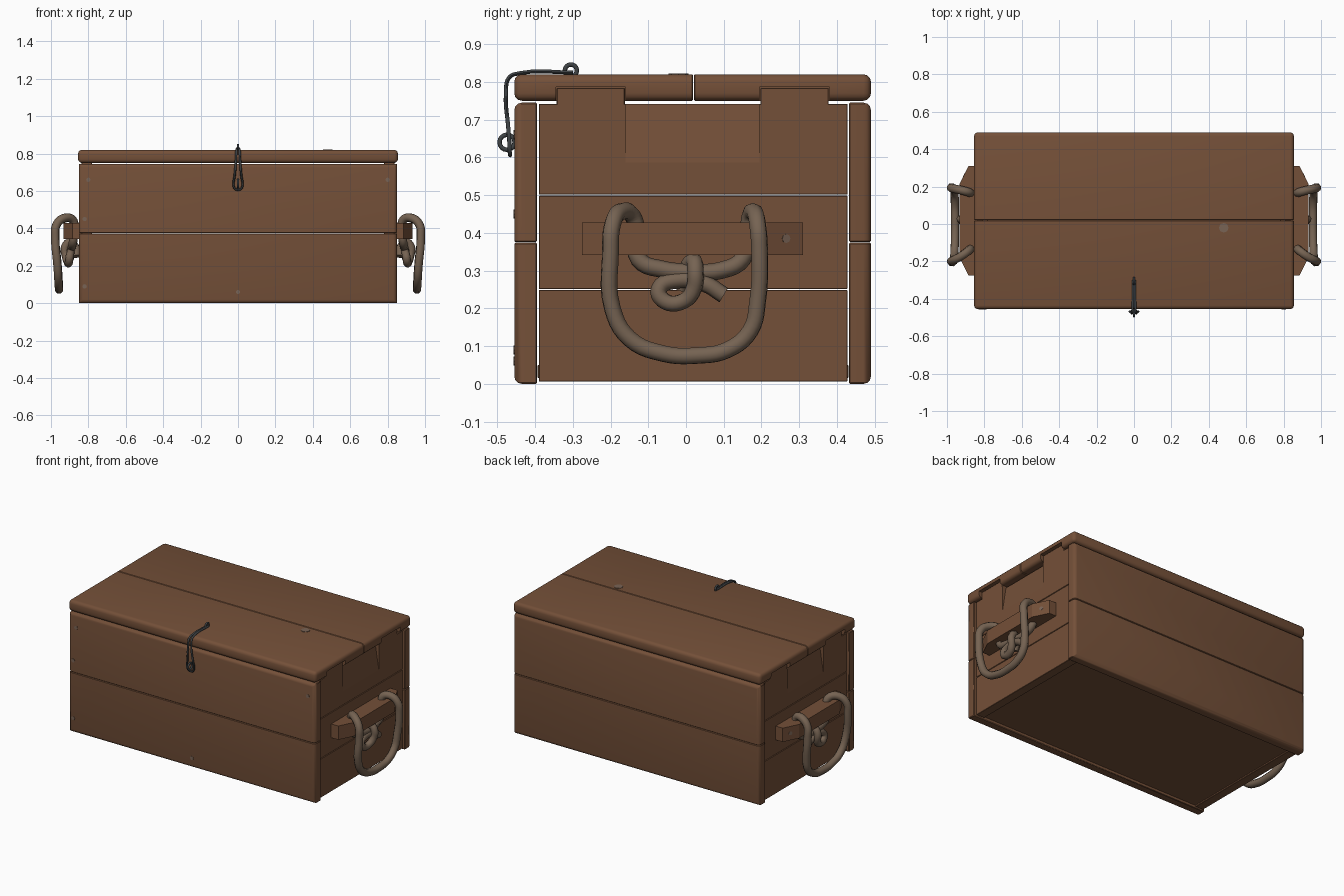
import bpy, bmesh, math
from mathutils import Vector

cube = bpy.data.objects.get("Cube")
if cube:
    bpy.data.objects.remove(cube, do_unlink=True)


def material(name, rgb):
    m = bpy.data.materials.new(name)
    m.use_nodes = True
    m.diffuse_color = (*rgb, 1)
    bsdf = m.node_tree.nodes["Principled BSDF"]
    bsdf.inputs["Base Color"].default_value = (*rgb, 1)
    bsdf.inputs["Roughness"].default_value = 0.8
    return m


WOOD = material("brown wood", (0.175, 0.08, 0.04))
ROPE = material("grey brown rope", (0.18, 0.125, 0.085))
IRON = material("dark iron", (0.05, 0.056, 0.06))
NAIL = material("worn nail", (0.19, 0.125, 0.09))


def activate(ob):
    bpy.ops.object.select_all(action='DESELECT')
    ob.select_set(True)
    bpy.context.view_layer.objects.active = ob


def smooth(ob, angle=40):
    activate(ob)
    bpy.ops.object.shade_smooth_by_angle(angle=math.radians(angle))


def mesh_object(name, bm, mat):
    bmesh.ops.recalc_face_normals(bm, faces=bm.faces)
    me = bpy.data.meshes.new(name)
    bm.to_mesh(me)
    bm.free()
    ob = bpy.data.objects.new(name, me)
    bpy.context.collection.objects.link(ob)
    me.materials.append(mat)
    return ob


def board(name, lo, hi, mat=WOOD, rounded=None, radius=0.02, edge=0.003):
    """Box between two corners; edges whose midpoint passes `rounded` get a large radius."""
    lo, hi = Vector(map(min, lo, hi)), Vector(map(max, lo, hi))
    bm = bmesh.new()
    bmesh.ops.create_cube(bm, size=1)
    for v in bm.verts:
        v.co = (lo + hi) / 2 + v.co * (hi - lo)
    if rounded:
        chosen = [e for e in bm.edges if rounded((e.verts[0].co + e.verts[1].co) / 2)]
        bmesh.ops.bevel(bm, geom=chosen, offset=radius, segments=3, profile=0.5, affect='EDGES')
    ob = mesh_object(name, bm, mat)
    if edge:
        activate(ob)
        mod = ob.modifiers.new("soft edges", 'BEVEL')
        mod.width, mod.segments, mod.use_clamp_overlap = edge, 1, False
        mod.angle_limit = math.radians(45)
        bpy.ops.object.modifier_apply(modifier=mod.name)
    return ob


def prism(name, outline, axis, start, end, mat=WOOD):
    """Extrude a 2D outline along x, y or z; outline fills the other two axes in order."""
    def place(p, t):
        c = list(p)
        c.insert(axis, t)
        return c
    bm = bmesh.new()
    face = bm.faces.new([bm.verts.new(place(p, start)) for p in outline])
    out = bmesh.ops.extrude_face_region(bm, geom=[face])
    for v in out["geom"]:
        if isinstance(v, bmesh.types.BMVert):
            v.co[axis] = end
    return mesh_object(name, bm, mat)


def cut(ob, cutter):
    activate(ob)
    mod = ob.modifiers.new("cut", 'BOOLEAN')
    mod.operation, mod.solver, mod.object = 'DIFFERENCE', 'EXACT', cutter
    bpy.ops.object.modifier_apply(modifier=mod.name)
    bpy.data.objects.remove(cutter, do_unlink=True)


def tube(name, points, radius, mat, sides=2):
    cu = bpy.data.curves.new(name, 'CURVE')
    cu.dimensions = '3D'
    cu.bevel_depth, cu.bevel_resolution = radius, sides
    cu.use_fill_caps, cu.resolution_u = True, 5
    sp = cu.splines.new('BEZIER')
    sp.bezier_points.add(len(points) - 1)
    for bp, p in zip(sp.bezier_points, points):
        bp.co = p
        bp.handle_left_type = bp.handle_right_type = 'AUTO'
    ob = bpy.data.objects.new(name, cu)
    bpy.context.collection.objects.link(ob)
    cu.materials.append(mat)
    activate(ob)
    bpy.ops.object.convert(target='MESH')
    smooth(bpy.context.object, 60)


# Front and back walls, two boards each, rounded on the outer rim
FRONT, BACK, END, SEAM = -0.455, 0.49, 0.85, 0.375
for side, y0, y1 in (("front", FRONT, -0.395), ("back", BACK, 0.432)):
    for part, z0, z1 in (("lower", 0, SEAM - 0.001), ("upper", SEAM + 0.001, 0.745)):
        smooth(board(f"{side}_{part}_board", (-END, y0, z0), (END, y1, z1),
                     rounded=lambda m: abs(m.y - y0) < 0.001 and abs(m.z - SEAM) > 0.01))

# Floor
board("floor", (-0.79, -0.394, 0.015), (0.79, 0.431, 0.05))

# Lid boards with notches over the end tabs
TABS = ((-0.345, -0.16), (0.195, 0.38))
for side, y0, y1, (t0, t1) in (("front", FRONT, 0.019, TABS[0]), ("back", BACK, 0.021, TABS[1])):
    lid = board(f"lid_{side}_board", (-0.855, y0, 0.75), (0.855, y1, 0.82),
                rounded=lambda m: abs(m.y - y0) < 0.001 or abs(m.x) > 0.85 and abs(m.z - 0.785) > 0.01)
    for s in (-1, 1):
        cut(lid, board("notch", (s * 0.76, t0, 0.7), (s * 0.9, t1, 0.787), edge=0))
    smooth(lid)

# Rope paths for the +x end: carrying loop and its knot
LOOP = [(.89, .01, .295), (.887, -.06, .303), (.882, -.125, .33), (.875, -.13, .40), (.885, -.143, .447),
        (.93, -.175, .455), (.97, -.195, .42), (.977, -.2, .35), (.965, -.195, .2), (.96, -.15, .12),
        (.957, -.06, .08), (.957, .03, .075), (.958, .11, .09), (.96, .17, .14), (.966, .19, .22),
        (.977, .195, .35), (.97, .19, .42), (.93, .182, .453), (.885, .17, .447), (.875, .165, .40),
        (.882, .15, .33), (.885, .09, .30), (.89, .01, .295)]
KNOT = [(.9, .1, .235), (.9, .05, .265), (.895, -.02, .275), (.9, -.072, .25), (.905, -.055, .218),
        (.91, -.005, .22), (.92, .02, .25), (.925, .025, .3), (.9, .02, .325), (.87, 0, .3), (.865, -.02, .25)]

# Ends: panel boards, tabs, cleat and rope
PANEL = 0.836
for s, side in ((1, "left"), (-1, "right")):
    for part, z0, z1 in (("lower", 0.006, 0.249), ("middle", 0.251, 0.499), ("upper", 0.501, 0.742)):
        panel = board(f"{side}_end_{part}_board", (s * 0.78, -0.39, z0), (s * PANEL, 0.428, z1), edge=0.002)
        if part == "upper":
            # sloped finger scoop under the lid
            wedge = [(s * (PANEL + 0.001), 0.58), (s * 0.9, 0.58), (s * 0.9, 0.78), (s * 0.805, 0.78)]
            cut(panel, prism("scoop", wedge, 1, TABS[0][1], TABS[1][0]))
    for (t0, t1), where in zip(TABS, ("front", "back")):
        board(f"{side}_{where}_tab", (s * 0.781, t0 + 0.002, 0.73), (s * PANEL, t1 - 0.002, 0.784), edge=0.002)

    outline = [(0.83, -0.275), (0.885, -0.275), (0.932, -0.18), (0.932, 0.215), (0.885, 0.31), (0.83, 0.31)]
    prism(f"{side}_cleat", [(s * x, y) for x, y in outline], 2, 0.342, 0.428)
    tube(f"{side}_rope_loop", [(s * x, y, z) for x, y, z in LOOP], 0.023, ROPE)
    tube(f"{side}_rope_knot", [(s * x, y, z) for x, y, z in KNOT], 0.022, ROPE)

# Latch: bent wire hairpin with an eye on the lid and a staple on the front
HAIRPIN = [(.004, -.3, .825), (.007, -.44, .823), (.009, -.468, .812), (.011, -.477, .77),
           (.018, -.471, .68), (.024, -.468, .64), (.018, -.467, .614)]
tube("latch_hook", HAIRPIN + [(0, -.466, .606)] + [(-x, y, z) for x, y, z in reversed(HAIRPIN)],
     0.006, IRON, 1)
for name, y, z, r in (("latch_eye", -0.305, 0.83, 0.016), ("latch_staple", -0.474, 0.64, 0.02)):
    bpy.ops.mesh.primitive_torus_add(location=(0, y, z), rotation=(0, math.pi / 2, 0), major_radius=r,
                                     minor_radius=0.006, major_segments=16, minor_segments=8)
    ring = bpy.context.object
    ring.name = name
    ring.data.materials.append(IRON)
    smooth(ring, 60)


# Worn nail heads
def nail(name, loc, radius, rot=(0, 0, 0)):
    bpy.ops.mesh.primitive_cylinder_add(vertices=8, radius=radius, depth=0.004, location=loc, rotation=rot)
    bpy.context.object.name = name
    bpy.context.object.data.materials.append(NAIL)


quarter = math.pi / 2
for i, (x, z) in enumerate(((-0.8, 0.66), (0.8, 0.66), (-0.82, 0.45), (-0.82, 0.09), (0, 0.06))):
    nail(f"front_nail_{i + 1}", (x, FRONT, z), 0.012, (quarter, 0, 0))
for s, side in ((1, "left"), (-1, "right")):
    nail(f"{side}_cleat_nail", (s * 0.907, 0.265, 0.385), 0.012, (0, quarter, s * math.radians(26)))
nail("lid_nail", (0.48, -0.02, 0.82), 0.026)
